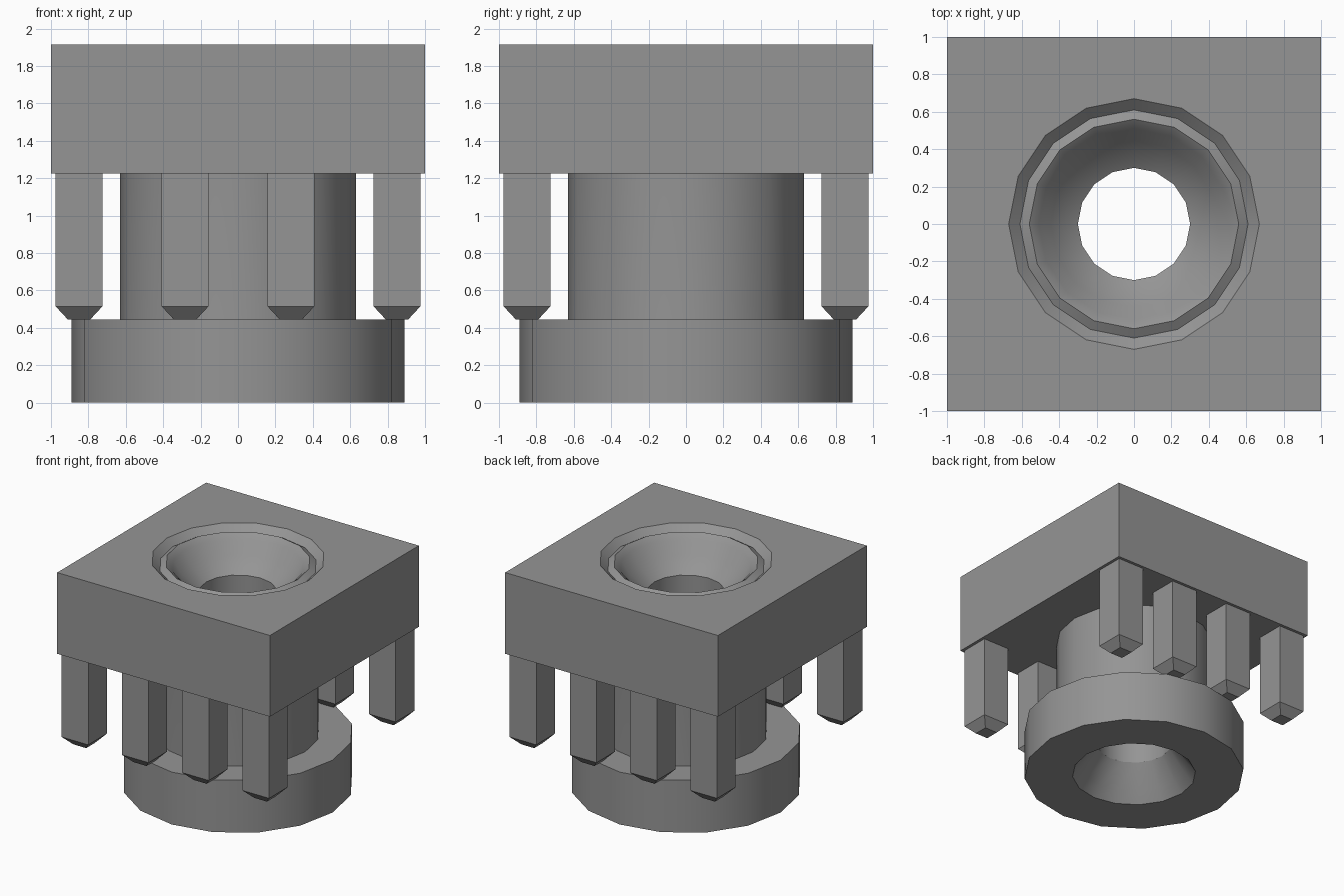
import bpy
import bmesh
import math

if "Cube" in bpy.data.objects:
    bpy.data.objects.remove(bpy.data.objects["Cube"], do_unlink=True)

SIDES = 16
BLOCK_BOTTOM, BLOCK_TOP = 1.225, 1.915

grey = bpy.data.materials.new("mid_grey")
grey.use_nodes = True
colour = (0.3, 0.3, 0.3, 1)
grey.diffuse_color = colour
grey.node_tree.nodes["Principled BSDF"].inputs["Base Color"].default_value = colour


def finish(bm, name):
    bmesh.ops.recalc_face_normals(bm, faces=bm.faces)
    mesh = bpy.data.meshes.new(name)
    bm.to_mesh(mesh)
    bm.free()
    mesh.materials.append(grey)
    ob = bpy.data.objects.new(name, mesh)
    bpy.context.collection.objects.link(ob)
    return ob


def lathe(name, profile):
    """Revolve a closed (radius, height) outline around the z axis."""
    bm = bmesh.new()
    rings = []
    for i in range(SIDES):
        a = 2 * math.pi * i / SIDES
        rings.append([bm.verts.new((r * math.cos(a), r * math.sin(a), z))
                      for r, z in profile])
    n = len(profile)
    for i in range(SIDES):
        here, there = rings[i], rings[(i + 1) % SIDES]
        for j in range(n):
            k = (j + 1) % n
            bm.faces.new((here[j], there[j], there[k], here[k]))
    return finish(bm, name)


def box(name, centre, size, taper=1.0):
    """Box whose bottom face is scaled by taper."""
    bm = bmesh.new()
    bmesh.ops.create_cube(bm, size=1)
    for v in bm.verts:
        s = taper if v.co.z < 0 else 1
        v.co = [c + p * d * f for c, p, d, f in zip(centre, v.co, size, (s, s, 1))]
    return finish(bm, name)


# Hollow spool: grooved mouth, countersunk bore, base flange and neck
spool = lathe("flanged_tube", [
    (0.67, BLOCK_TOP), (0.61, 1.86), (0.56, 1.89), (0.51, 1.85),
    (0.445, 1.74), (0.30, 1.64),
    (0.30, 0.28), (0.43, 0.09), (0.50, 0.0),
    (0.89, 0.0), (0.89, 0.445), (0.63, 0.445), (0.63, BLOCK_BOTTOM)])
bpy.context.view_layer.objects.active = spool
spool.select_set(True)
bpy.ops.object.shade_smooth_by_angle(angle=math.radians(30))
spool.select_set(False)

# Square head with a round opening that the tube fits into
head = box("square_head", (0, 0, (BLOCK_BOTTOM + BLOCK_TOP) / 2),
           (2, 2, BLOCK_TOP - BLOCK_BOTTOM))
bm = bmesh.new()
bmesh.ops.create_cone(bm, cap_ends=True, segments=SIDES, radius1=0.62,
                      radius2=0.675, depth=0.86)
# Line the cutter's slope up with the tube wall inside the head
slope = 0.04 / (BLOCK_TOP - BLOCK_BOTTOM)
for v in bm.verts:
    v.co.z += (BLOCK_BOTTOM + BLOCK_TOP) / 2
    a = round(math.atan2(v.co.y, v.co.x) * SIDES / math.tau) * math.tau / SIDES
    r = 0.63 + slope * (v.co.z - BLOCK_BOTTOM)
    v.co.x, v.co.y = r * math.cos(a), r * math.sin(a)
cutter = finish(bm, "opening_cutter")
cutter.hide_render = True
cutter.hide_viewport = True
cut = head.modifiers.new("opening", "BOOLEAN")
cut.operation = "DIFFERENCE"
cut.solver = "EXACT"
cut.object = cutter

# Two rows of four pegs with tapered tips
for row, y in (("front", -0.85), ("back", 0.85)):
    for i, x in enumerate((-0.85, -0.283, 0.283, 0.85)):
        shaft = box(f"{row}_peg_{i + 1}", (x, y, 0.87), (0.25, 0.25, 0.71))
        tip = box(f"{row}_peg_tip_{i + 1}", (x, y, 0.48), (0.25, 0.25, 0.07), 0.48)
